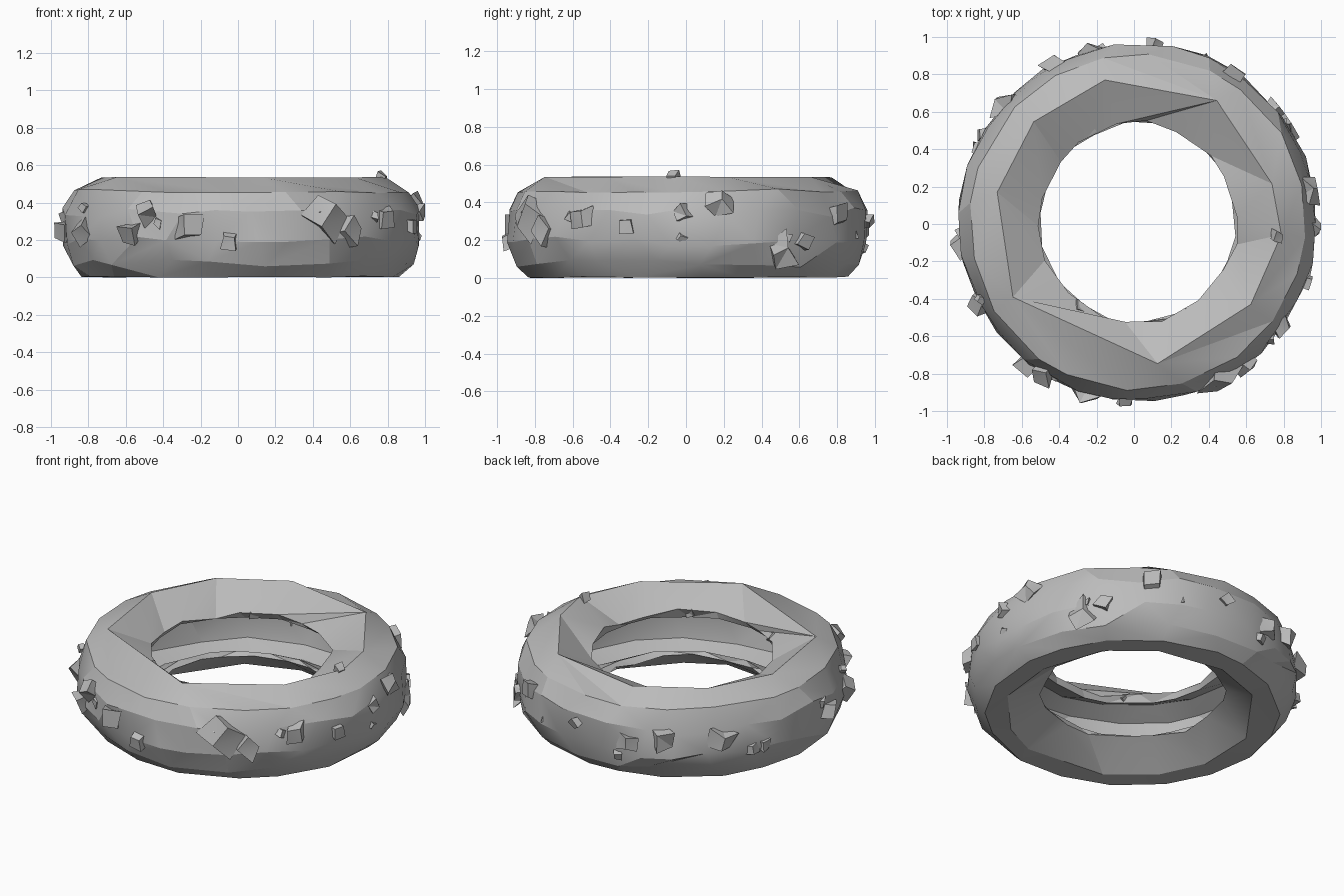
import bpy, bmesh, math, random
from mathutils import Vector, Euler

if "Cube" in bpy.data.objects:
    bpy.data.objects.remove(bpy.data.objects["Cube"])

random.seed(7)
CX, CY = 0.02, 0.01

mat = bpy.data.materials.new("mid_grey")
mat.diffuse_color = (0.5, 0.5, 0.5, 1)
mat.use_nodes = True
mat.node_tree.nodes["Principled BSDF"].inputs["Base Color"].default_value = mat.diffuse_color


def polar(a, r, z):
    return Vector((CX + r * math.cos(a), CY + r * math.sin(a), z))


def finish(bm, name, angle):
    bmesh.ops.recalc_face_normals(bm, faces=bm.faces)
    me = bpy.data.meshes.new(name)
    bm.to_mesh(me)
    bm.free()
    me.materials.append(mat)
    ob = bpy.data.objects.new(name, me)
    bpy.context.collection.objects.link(ob)
    bpy.ops.object.select_all(action='DESELECT')
    ob.select_set(True)
    bpy.context.view_layer.objects.active = ob
    bpy.ops.object.shade_smooth_by_angle(angle=math.radians(angle))
    return ob


def ring(bm, r, z, n, jr, jz, angles=None):
    """Irregular ring of vertices sorted by angle."""
    off = random.random()
    if angles is None:
        angles = [(i + off + random.uniform(-0.25, 0.25)) * 2 * math.pi / n for i in range(n)]
    out = []
    for a in angles:
        v = bm.verts.new(polar(a, r + random.uniform(-jr, jr), z + random.uniform(-jz, jz)))
        out.append((a % (2 * math.pi), v))
    return sorted(out, key=lambda t: t[0])


def stitch(bm, A, B):
    """Triangulate between two rings that have different vertex counts."""
    tau = 2 * math.pi
    a0 = A[0][0]
    k = min(range(len(B)), key=lambda i: abs((B[i][0] - a0 + math.pi) % tau - math.pi))
    B = B[k:] + B[:k]
    d0 = (B[0][0] - a0 + math.pi) % tau - math.pi
    ta = [(a - a0) % tau for a, v in A] + [tau]
    tb = [d0 + (b - B[0][0]) % tau for b, v in B] + [d0 + tau]
    va = [v for a, v in A] + [A[0][1]]
    vb = [v for b, v in B] + [B[0][1]]
    i = j = 0
    while i < len(A) or j < len(B):
        if j == len(B) or (i < len(A) and ta[i + 1] <= tb[j + 1]):
            bm.faces.new((va[i], va[i + 1], vb[j]))
            i += 1
        else:
            bm.faces.new((va[i], vb[j + 1], vb[j]))
            j += 1


# Hollow ring: outer skin and inner cavity in one closed cross-section
crest = [math.radians(d) for d in (16, 57, 103, 136, 168, 211, 278, 324, 355)]
bm = bmesh.new()
rows = [
    ring(bm, 0.535, 0.425, 18, 0.015, 0.025),        # upper bead
    ring(bm, 0.765, 0.542, 9, 0.02, 0.003, crest),   # upper crest
    ring(bm, 0.90, 0.47, 20, 0.006, 0.01),           # shoulder
    ring(bm, 0.952, 0.35, 26, 0.01, 0.03),           # tread
    ring(bm, 0.957, 0.20, 26, 0.01, 0.03),
    ring(bm, 0.922, 0.085, 20, 0.01, 0.02),
    ring(bm, 0.85, 0.012, 18, 0.008, 0.004),         # lower shoulder
    ring(bm, 0.735, 0.012, 12, 0.015, 0.004),        # lower crest
    ring(bm, 0.535, 0.145, 18, 0.015, 0.02),         # lower bead
    ring(bm, 0.555, 0.17, 18, 0.008, 0.01),          # cavity
    ring(bm, 0.76, 0.06, 16, 0.008, 0.005),
    ring(bm, 0.875, 0.10, 18, 0.008, 0.01),
    ring(bm, 0.905, 0.28, 18, 0.008, 0.02),
    ring(bm, 0.865, 0.43, 18, 0.008, 0.01),
    ring(bm, 0.75, 0.485, 16, 0.008, 0.005),
    ring(bm, 0.555, 0.39, 18, 0.008, 0.01),
]
for i in range(len(rows)):
    stitch(bm, rows[i], rows[(i + 1) % len(rows)])
low = min(v.co.z for v in bm.verts)
for v in bm.verts:
    v.co.z -= low
finish(bm, "hollow_ring", 18)


def chunk(bm, deg, r, z, s):
    """Small broken block half sunk into the ring."""
    a = math.radians(deg)
    rot = Euler([random.uniform(0, 6.28) for _ in range(3)]).to_matrix()
    new = bmesh.ops.create_cube(bm, size=1.0)['verts']
    for v in new:
        p = rot @ (v.co * s * random.uniform(0.65, 1.25))
        v.co = p + polar(a, r, z)
        d = Vector((v.co.x, v.co.y))
        if d.length > 1.0:                            # keep inside the outline
            d.normalize()
            v.co.x, v.co.y = d.x, d.y
    faces = list({f for v in new for f in v.link_faces})
    bmesh.ops.triangulate(bm, faces=faces)


# Broken tread blocks around the outside: angle, height, size
bm = bmesh.new()
for deg, z, s in ((187, .25, .11), (139, .28, .12), (118, .30, .10), (106, .25, .09),
                  (57, .33, .11), (31, .14, .12), (10, .40, .10), (340, .28, .07),
                  (324, .32, .10), (298, .33, .17), (307, .25, .12), (253, .27, .10),
                  (266, .20, .07), (238, .35, .09), (232, .24, .09), (207, .25, .09),
                  (40, .20, .08), (358, .34, .08), (150, .20, .07), (85, .30, .06)):
    chunk(bm, deg, 0.95, z, s)
for i in range(10):                                   # smaller random chips
    chunk(bm, i * 36 + random.uniform(-12, 12), 0.94,
          random.uniform(0.15, 0.4), random.uniform(0.04, 0.06))
finish(bm, "tread_chunks", 20)

# Chips along the inner bead and a raised nub on the crest
bm = bmesh.new()
for deg in (5, 22, 118, 235, 300):
    chunk(bm, deg, 0.56, 0.41, 0.05)
chunk(bm, 354, 0.75, 0.53, 0.055)
finish(bm, "bead_chips", 20)
